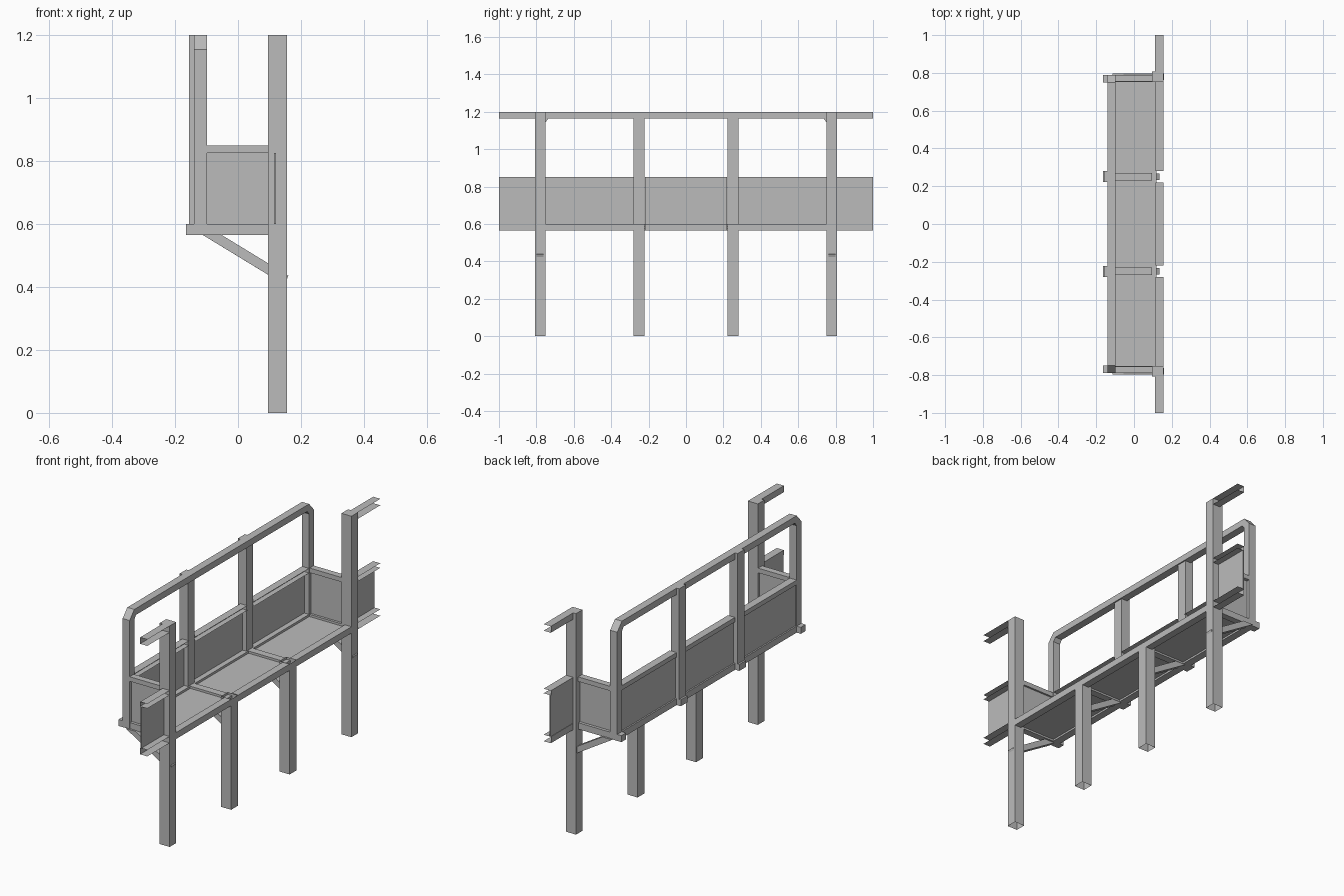
import bpy, bmesh
from mathutils import Vector, Matrix

old = bpy.data.objects.get("Cube")
if old:
    bpy.data.objects.remove(old)

steel = bpy.data.materials.new("grey_steel")
steel.use_nodes = True
steel.diffuse_color = (0.5, 0.5, 0.5, 1)
steel.node_tree.nodes["Principled BSDF"].inputs["Base Color"].default_value = (0.5, 0.5, 0.5, 1)

DIRS = {"+x": (1, 0, 0), "-x": (-1, 0, 0), "+y": (0, 1, 0),
        "-y": (0, -1, 0), "+z": (0, 0, 1), "-z": (0, 0, -1)}


def finish(name, bm):
    mesh = bpy.data.meshes.new(name)
    bm.to_mesh(mesh)
    bm.free()
    mesh.materials.append(steel)
    ob = bpy.data.objects.new(name, mesh)
    bpy.context.collection.objects.link(ob)
    return ob


def bar(name, x, y, z, omit=""):
    """Box between ranges; sides listed in omit are left open (tubes, channels)."""
    bm = bmesh.new()
    bmesh.ops.create_cube(bm, size=1)
    gone = [f for f in bm.faces for d in omit.split()
            if f.normal.dot(Vector(DIRS[d])) > 0.9]
    bmesh.ops.delete(bm, geom=gone, context="FACES")
    for v in bm.verts:
        v.co = [r[0] if c < 0 else r[1] for c, r in zip(v.co, (x, y, z))]
    return finish(name, bm)


def span(a, b, s):
    """Range a..b along y, mirrored when s is negative."""
    return tuple(sorted((a * s, b * s)))


def extrude_profile(name, points, axis, start, depth):
    """Extrude a closed (u, z) outline along x or y."""
    bm = bmesh.new()
    put = (lambda u, z: (start, u, z)) if axis == "x" else (lambda u, z: (u, start, z))
    face = bm.faces.new([bm.verts.new(put(u, z)) for u, z in points])
    ext = bmesh.ops.extrude_face_region(bm, geom=[face])
    move = Vector((depth, 0, 0)) if axis == "x" else Vector((0, depth, 0))
    bmesh.ops.translate(bm, vec=move, verts=[v for v in ext["geom"] if isinstance(v, bmesh.types.BMVert)])
    bmesh.ops.recalc_face_normals(bm, faces=bm.faces)
    return finish(name, bm)


OUT, IN = -0.14, -0.098      # outer railing depth
LOW, DECK = 0.565, 0.6       # underframe heights
RAIL, TOP = 1.165, 1.2       # handrail heights
GUARD = (0.825, 0.85)        # top edge of guard panels

# Deck and long edge beams
bar("deck_plate", (-0.12, 0.118), (-0.77, 0.77), (0.575, 0.588))
bar("outer_edge_beam", (OUT, IN), (-0.79, 0.79), (LOW, DECK))
for i, (a, b) in enumerate(((-0.755, -0.28), (-0.22, 0.22), (0.28, 0.755))):
    bar(f"inner_edge_beam_{i}", (0.115, 0.155), (a, b), (LOW, DECK), "-y +y")

# Outer handrail hoop with clipped corners
hoop = [(-0.79, DECK), (-0.79, 1.155), (-0.75, TOP), (0.75, TOP), (0.79, 1.155), (0.79, DECK),
        (0.75, DECK), (0.75, 1.145), (0.735, RAIL), (-0.735, RAIL), (-0.75, 1.145), (-0.75, DECK)]
extrude_profile("outer_handrail", hoop, "x", OUT, IN - OUT)

# Outer guard panels between the uprights
for i, (a, b) in enumerate(((-0.75, -0.28), (-0.22, 0.22), (0.28, 0.75))):
    bar(f"outer_guard_panel_{i}", (-0.132, -0.127), (a, b), (DECK, GUARD[1]))
    bar(f"outer_guard_rail_{i}", (OUT, IN), (a, b), GUARD, "+x -y +y")

for s, side in ((-1, "front"), (1, "back")):
    # Tall hollow end post and short hollow middle leg
    bar(f"{side}_end_post", (0.095, 0.155), span(0.752, 0.808, s), (0, TOP), "-z")
    bar(f"{side}_middle_leg", (0.095, 0.155), span(0.222, 0.28, s), (0, DECK), "-z +z")
    # Outer middle upright with its cross beam
    bar(f"{side}_middle_upright", (-0.155, -0.105), span(0.222, 0.28, s), (DECK, TOP))
    bar(f"{side}_middle_cross_beam", (-0.145, 0.095), span(0.23, 0.27, s), (LOW, DECK))
    bar(f"{side}_middle_beam_cap", (-0.165, -0.14), span(0.222, 0.28, s), (LOW, DECK))
    # End guard frame
    bar(f"{side}_end_cross_beam", (-0.145, 0.11), span(0.752, 0.788, s), (LOW, DECK))
    bar(f"{side}_end_guard_panel", (IN, 0.097), span(0.765, 0.772, s), (DECK, GUARD[1]))
    bar(f"{side}_end_guard_rail", (IN, 0.097), span(0.755, 0.79, s), GUARD)
    bar(f"{side}_end_beam_cap", (-0.165, -0.138), span(0.75, 0.79, s), (LOW, DECK))
    # Channels running on past the end posts, open on the walkway's far side
    for part, z in (("top", (RAIL, TOP)), ("guard", GUARD), ("bottom", (LOW, DECK))):
        bar(f"{side}_{part}_extension", (0.112, 0.155), span(0.808, 1, s), z, "+x -y +y")
    bar(f"{side}_extension_panel", (0.114, 0.12), span(0.808, 1, s), (DECK, GUARD[0]))

    # Diagonal braces under the deck
    for y, x_end, kind in ((0.78, 0.16, "end"), (0.25, 0.135, "middle")):
        drop = 0.6
        z_end = 0.565 - (x_end + 0.115) * drop + 0.03
        brace = [(-0.115, 0.567), (-0.055, 0.567), (x_end, z_end + 0.006), (x_end - 0.012, z_end - 0.023)]
        extrude_profile(f"{side}_{kind}_brace", brace, "y", y * s - 0.018, 0.036)
